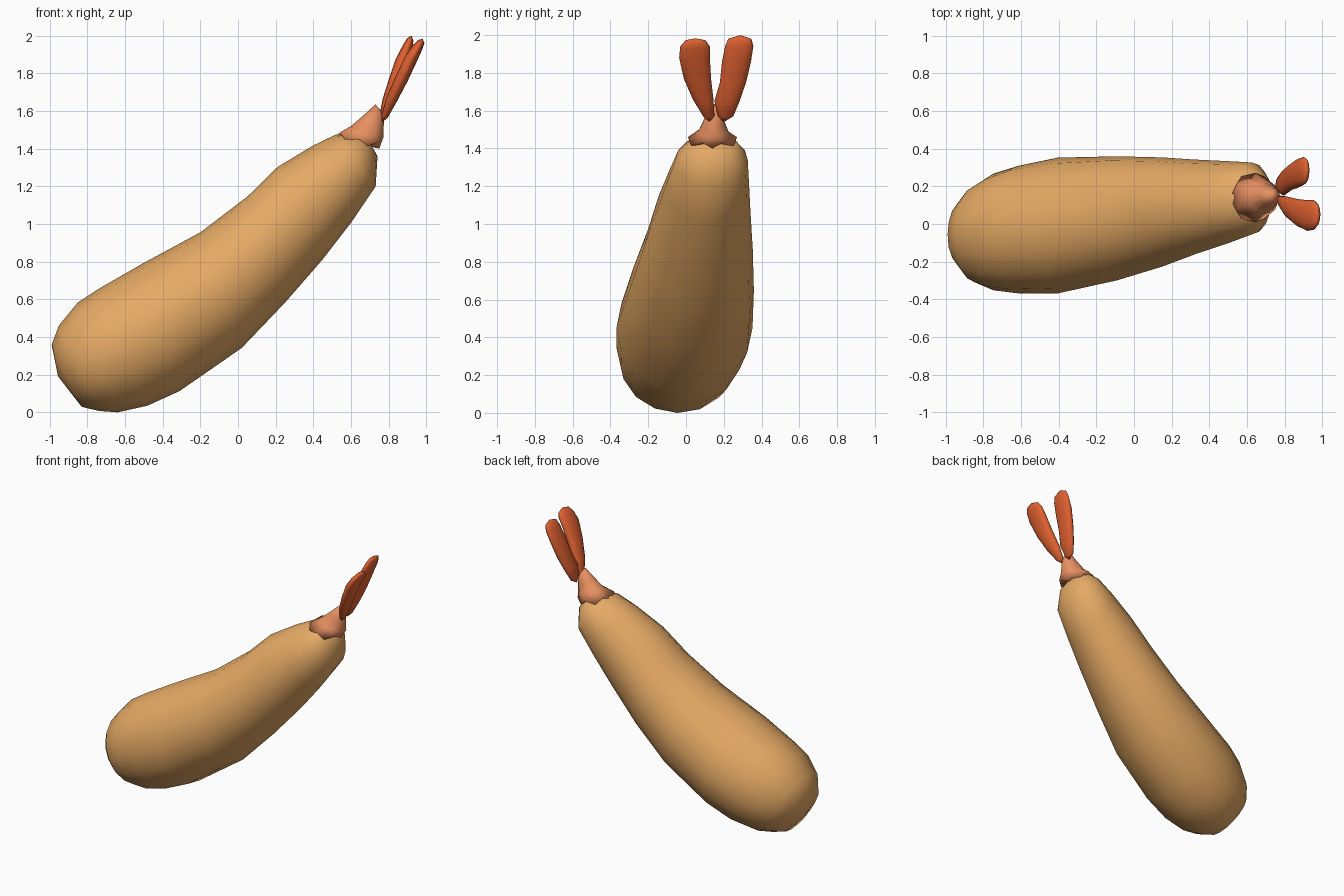
import bpy, bmesh, math, random
from mathutils import Vector

random.seed(4)


def material(name, rgb):
    m = bpy.data.materials.new(name)
    m.diffuse_color = (*rgb, 1)
    return m


def loft(name, rings, start, end, sides, mat, wobble=0.0, zigzag=None):
    """Skin rings given as (upper x, upper z, lower x, lower z, y min, y max)."""
    bm = bmesh.new()
    loops = []
    for r, (ux, uz, lx, lz, y0, y1) in enumerate(rings):
        c = Vector(((ux + lx) / 2, (y0 + y1) / 2, (uz + lz) / 2))
        u = Vector(((ux - lx) / 2, 0, (uz - lz) / 2))
        v = Vector((0, (y1 - y0) / 2, 0))
        loop = []
        for i in range(sides):
            a = math.tau * i / sides
            k = 1 + random.uniform(-wobble, wobble)
            p = c + (u * math.cos(a) + v * math.sin(a)) * k
            if zigzag and r == 0 and i % 2:
                p += Vector(zigzag)
            loop.append(bm.verts.new(p))
        loops.append(loop)
    for a, b in zip(loops, loops[1:]):
        for i in range(sides):
            j = (i + 1) % sides
            bm.faces.new((a[i], a[j], b[j], b[i]))
    for loop, tip in ((loops[0], start), (loops[-1], end)):
        t = bm.verts.new(tip)
        for i in range(sides):
            bm.faces.new((loop[i], loop[(i + 1) % sides], t))
    bmesh.ops.recalc_face_normals(bm, faces=bm.faces)
    me = bpy.data.meshes.new(name)
    bm.to_mesh(me)
    bm.free()
    for p in me.polygons:
        p.use_smooth = True
    me.materials.append(mat)
    ob = bpy.data.objects.new(name, me)
    bpy.context.collection.objects.link(ob)
    return ob


batter = material("batter", (0.78, 0.40, 0.13))
shell = material("shell", (0.80, 0.28, 0.12))
red = material("tail_red", (0.75, 0.12, 0.03))

# Battered body
body = [
    (-0.99, 0.36, -0.83, 0.03, -0.23, 0.12),
    (-0.95, 0.46, -0.74, 0.01, -0.31, 0.20),
    (-0.85, 0.58, -0.64, 0.00, -0.355, 0.265),
    (-0.74, 0.66, -0.48, 0.035, -0.37, 0.31),
    (-0.50, 0.79, -0.31, 0.11, -0.365, 0.35),
    (-0.20, 0.96, 0.02, 0.34, -0.30, 0.36),
    (0.05, 1.15, 0.25, 0.58, -0.225, 0.355),
    (0.21, 1.305, 0.45, 0.81, -0.16, 0.34),
    (0.40, 1.42, 0.60, 1.01, -0.10, 0.335),
    (0.52, 1.475, 0.73, 1.20, -0.055, 0.325),
    (0.59, 1.48, 0.74, 1.36, 0.01, 0.27),
]
loft("battered_body", body, (-0.955, -0.06, 0.19), (0.69, 0.14, 1.45), 16, batter, 0.012)

# Shell collar where the tail emerges
collar = [
    (0.51, 1.46, 0.75, 1.40, 0.01, 0.27),
    (0.60, 1.52, 0.772, 1.46, 0.065, 0.225),
    (0.67, 1.58, 0.772, 1.50, 0.09, 0.205),
    (0.73, 1.635, 0.775, 1.54, 0.115, 0.185),
]
loft("shell_collar", collar, (0.66, 0.14, 1.42), (0.762, 0.15, 1.60), 12, shell,
     zigzag=(0.015, 0, 0.03))


# Tail fins: flat blades from (x, z, thickness, y min, y max)
def fin(name, stations, start, end):
    rings = [(x - 0.9 * t, z + 0.42 * t, x + 0.9 * t, z - 0.42 * t, a, b)
             for x, z, t, a, b in stations]
    loft(name, rings, start, end, 12, red, 0.03)


fin("tail_fin_front", [
    (0.778, 1.57, 0.018, 0.09, 0.15),
    (0.815, 1.66, 0.030, 0.035, 0.147),
    (0.868, 1.77, 0.035, -0.01, 0.132),
    (0.920, 1.88, 0.034, -0.038, 0.128),
    (0.955, 1.94, 0.027, -0.03, 0.127),
    (0.973, 1.97, 0.018, -0.005, 0.105),
], (0.765, 0.125, 1.54), (0.98, 0.05, 1.983))
fin("tail_fin_back", [
    (0.768, 1.57, 0.018, 0.17, 0.25),
    (0.795, 1.65, 0.030, 0.15, 0.285),
    (0.830, 1.75, 0.034, 0.178, 0.318),
    (0.868, 1.86, 0.034, 0.192, 0.345),
    (0.900, 1.94, 0.027, 0.205, 0.355),
    (0.915, 1.98, 0.018, 0.225, 0.345),
], (0.76, 0.20, 1.54), (0.922, 0.29, 2.0))
